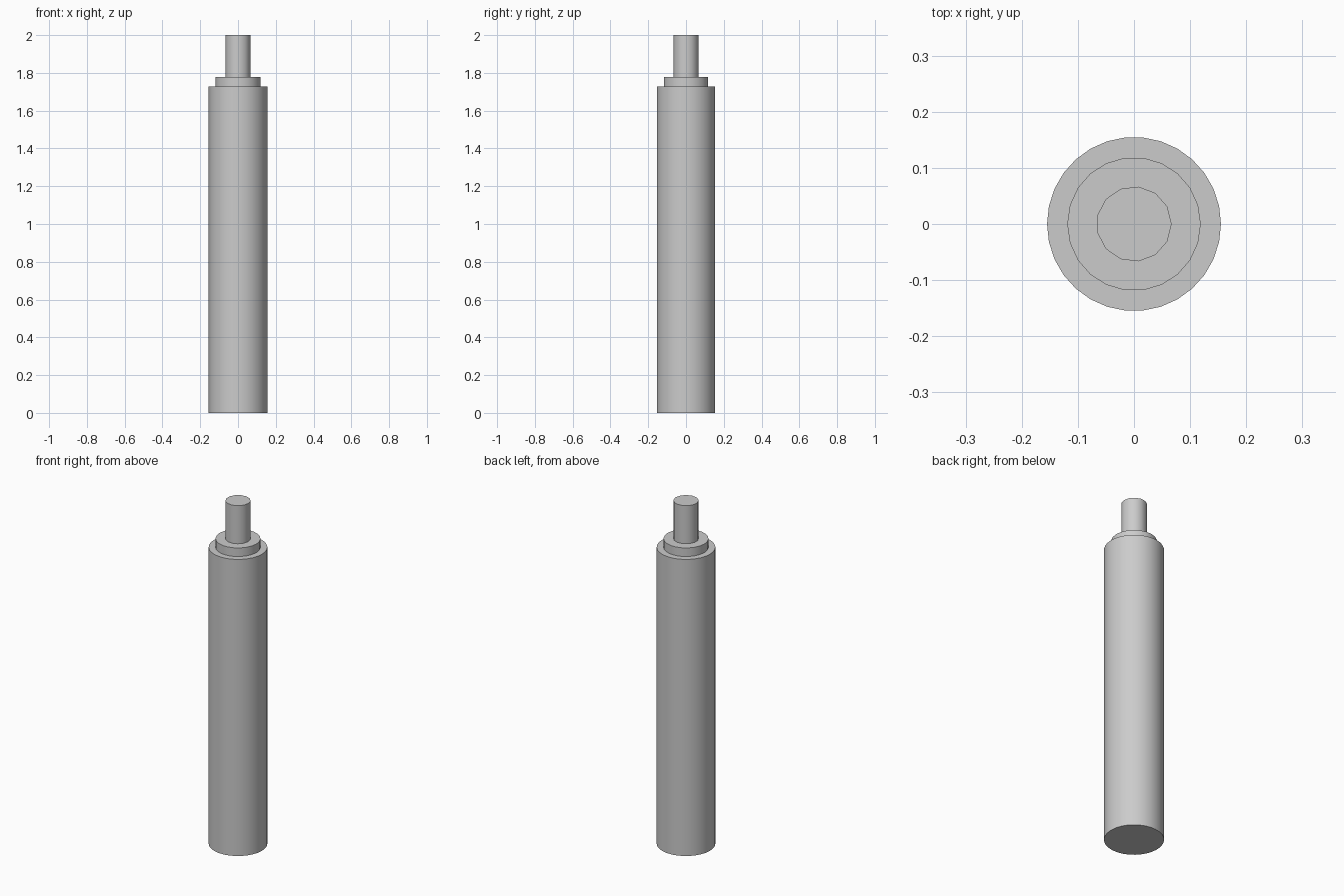
import bpy
import math

if "Cube" in bpy.data.objects:
    bpy.data.objects.remove(bpy.data.objects["Cube"], do_unlink=True)

# Single plain grey
grey = bpy.data.materials.new("light_grey")
grey.use_nodes = True
colour = (0.6, 0.6, 0.6, 1)
grey.diffuse_color = colour
grey.node_tree.nodes["Principled BSDF"].inputs["Base Color"].default_value = colour


def round_part(name, radius, bottom, top, sides):
    """Capped cylinder with a vertex on +x, smooth wall and sharp rims."""
    bpy.ops.mesh.primitive_cylinder_add(
        vertices=sides, radius=radius, depth=top - bottom,
        location=(0, 0, (bottom + top) / 2))
    part = bpy.context.object
    part.name = name
    # Blender starts its ring on +y, so turn the first vertex onto +x
    part.rotation_euler.z = -math.pi / 2
    bpy.ops.object.transform_apply(location=False, rotation=True, scale=False)
    part.data.materials.append(grey)
    bpy.ops.object.shade_smooth_by_angle(angle=math.radians(40))
    return part


# Long main body, short collar and thin pin stacked on one axis
round_part("body", 0.155, 0, 1.728, 30)
round_part("collar", 0.119, 1.728, 1.778, 22)
round_part("pin", 0.067, 1.778, 2, 13)
